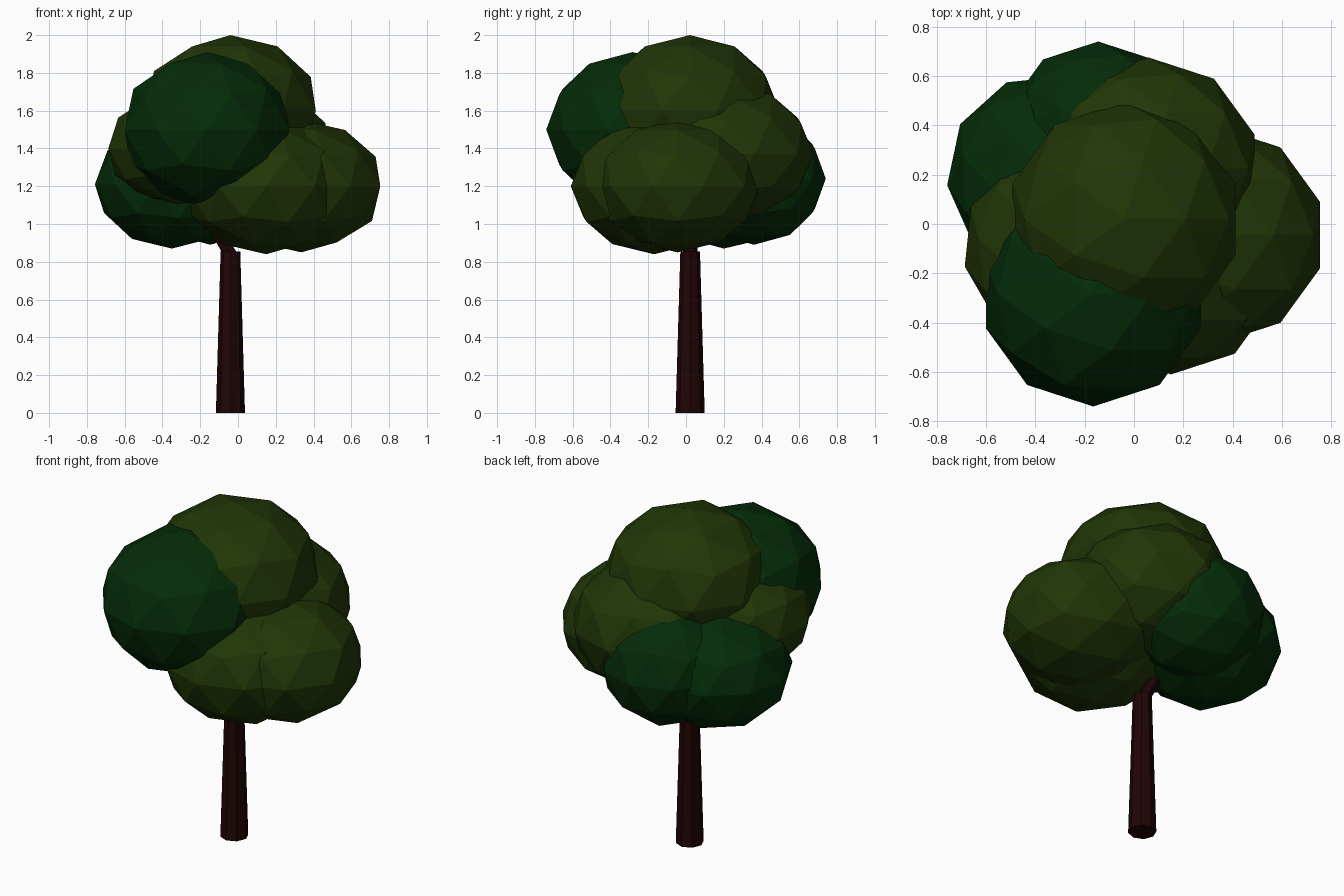
import bpy, math
from mathutils import Vector, Matrix

if "Cube" in bpy.data.objects:
    bpy.data.objects.remove(bpy.data.objects["Cube"])


def material(name, rgb):
    m = bpy.data.materials.new(name)
    m.diffuse_color = (*rgb, 1)
    m.use_nodes = True
    m.node_tree.nodes["Principled BSDF"].inputs["Base Color"].default_value = m.diffuse_color
    return m


OLIVE = material("olive leaves", (0.0145, 0.036, 0.002))
GREEN = material("dark green leaves", (0.0013, 0.025, 0.0023))
BARK = material("dark bark", (0.015, 0.0013, 0.0013))


def leaf_clump(name, mat, centre, width, height, turn=0):
    """Flat-faced icosphere squashed to the given half width and half height."""
    bpy.ops.mesh.primitive_ico_sphere_add(subdivisions=2, radius=1)
    ob = bpy.context.object
    ob.name = name
    ob.data.transform(Matrix.Translation(centre)
                      @ Matrix.Rotation(math.radians(turn), 4, 'Z')
                      @ Matrix.Diagonal((width, width, height, 1)))
    ob.data.materials.append(mat)


def limb(name, start, end, r1, r2, sides):
    """Tapered flat-sided limb between two points."""
    a, b = Vector(start), Vector(end)
    bpy.ops.mesh.primitive_cone_add(vertices=sides, radius1=r1, radius2=r2, depth=(b - a).length)
    ob = bpy.context.object
    ob.name = name
    turn = Vector((0, 0, 1)).rotation_difference(b - a).to_matrix().to_4x4()
    ob.data.transform(Matrix.Translation((a + b) / 2) @ turn)
    ob.data.materials.append(BARK)


# Trunk and branch
limb("trunk", (-0.04, 0.022, 0), (-0.04, 0.022, 0.855), 0.077, 0.052, 8)
limb("left_branch", (-0.035, 0.022, 0.83), (-0.24, 0.03, 1.18), 0.04, 0.028, 6)

# Leaf clumps
leaf_clump("top_leaves", OLIVE, (-0.04, 0.02, 1.6), 0.475, 0.40)
leaf_clump("front_leaves", GREEN, (-0.165, -0.283, 1.5), 0.457, 0.41)
leaf_clump("left_back_leaves", GREEN, (-0.35, 0.2, 1.21), 0.41, 0.34, -12)
leaf_clump("back_leaves", GREEN, (-0.145, 0.36, 1.24), 0.38, 0.35)
leaf_clump("right_leaves", OLIVE, (0.335, -0.045, 1.2), 0.44, 0.35)
leaf_clump("lower_front_leaves", OLIVE, (0.15, -0.17, 1.2), 0.44, 0.36)
leaf_clump("right_back_leaves", OLIVE, (0.06, 0.225, 1.37), 0.45, 0.37)
leaf_clump("left_leaves", OLIVE, (-0.30, -0.09, 1.4), 0.395, 0.31, -6)
